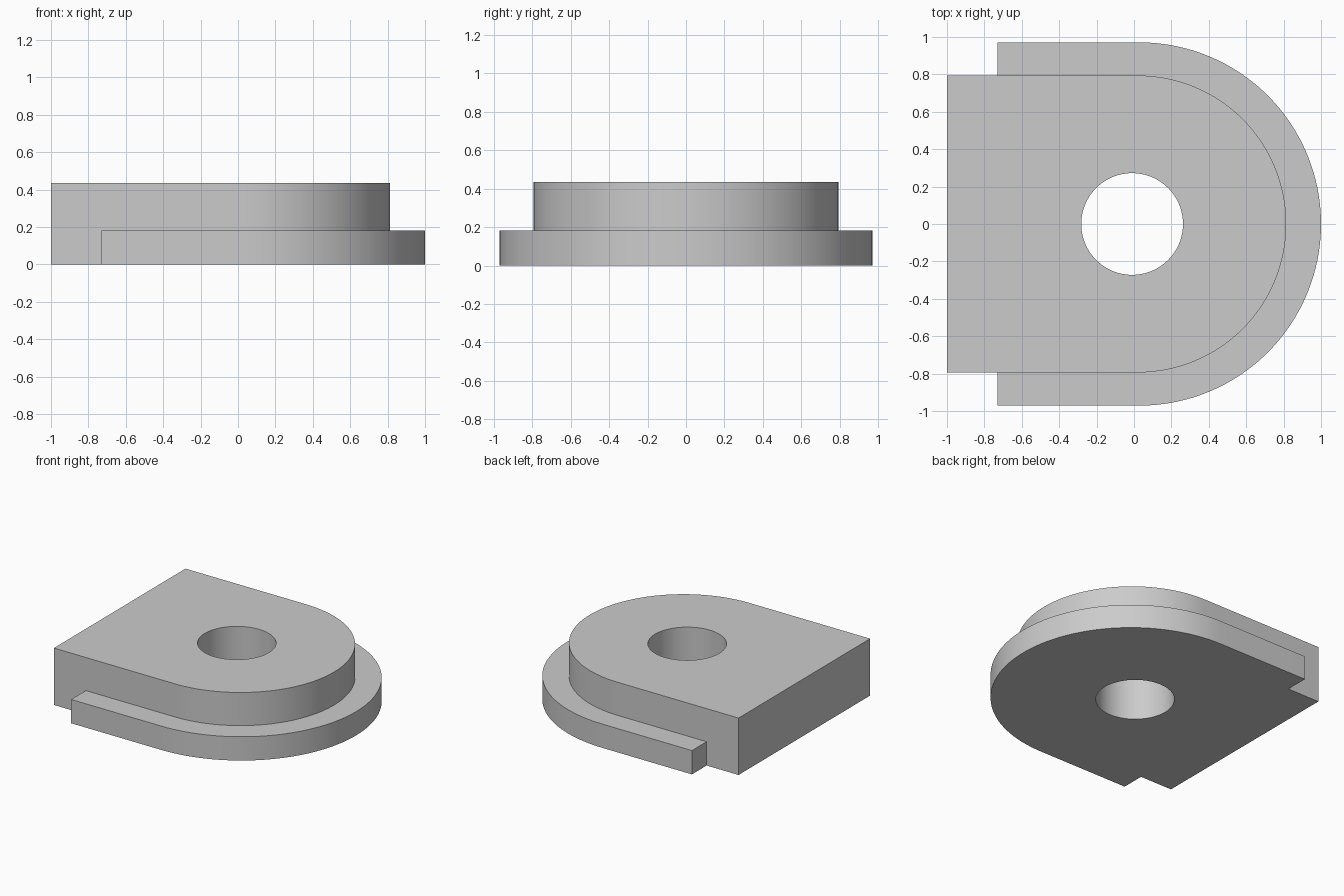
import bpy
import bmesh
from math import cos, sin, pi, radians

cube = bpy.data.objects.get("Cube")
if cube:
    bpy.data.objects.remove(cube, do_unlink=True)

HEIGHT, FLANGE_HEIGHT = 0.435, 0.182

grey = bpy.data.materials.new("plain grey")
grey.use_nodes = True
colour = (0.6, 0.6, 0.6, 1)
grey.diffuse_color = colour
grey.node_tree.nodes["Principled BSDF"].inputs["Base Color"].default_value = colour


def arc(cx, radius, start, end, steps):
    """Points on a circular arc centred on the x axis."""
    angles = [start + (end - start) * i / steps for i in range(steps + 1)]
    return [(cx + radius * cos(a), radius * sin(a)) for a in angles]


def prism(name, outline, z0, z1):
    """Upright solid with the given outline."""
    bm = bmesh.new()
    face = bm.faces.new([bm.verts.new((x, y, z0)) for x, y in outline])
    top = bmesh.ops.extrude_face_region(bm, geom=[face])["geom"]
    moved = [v for v in top if isinstance(v, bmesh.types.BMVert)]
    bmesh.ops.translate(bm, verts=moved, vec=(0, 0, z1 - z0))
    bmesh.ops.recalc_face_normals(bm, faces=bm.faces)
    mesh = bpy.data.meshes.new(name)
    bm.to_mesh(mesh)
    bm.free()
    mesh.materials.append(grey)
    obj = bpy.data.objects.new(name, mesh)
    bpy.context.collection.objects.link(obj)
    return obj


def combine(target, tool, operation):
    mod = target.modifiers.new(operation.lower(), "BOOLEAN")
    mod.operation, mod.object, mod.solver = operation, tool, "EXACT"
    bpy.context.view_layer.objects.active = target
    bpy.ops.object.modifier_apply(modifier=mod.name)
    bpy.data.objects.remove(tool, do_unlink=True)


def stepped(back, cx, radius):
    """Square back, straight sides and a half-round end."""
    return [(back, -radius)] + arc(cx, radius, -pi / 2, pi / 2, 64) + [(back, radius)]


# Tall block joined to the low flange that wraps round it
body = prism("bored_block_with_flange", stepped(-1.0, 0.02, 0.794), 0, HEIGHT)
flange = prism("flange", stepped(-0.73, 0.029, 0.971), 0, FLANGE_HEIGHT)
combine(body, flange, "UNION")

# Through bore
bore = prism("bore", arc(-0.01, 0.272, 0, 2 * pi, 96)[:-1], -0.2, HEIGHT + 0.2)
combine(body, bore, "DIFFERENCE")

# Smooth curved walls with crisp rims
bpy.ops.object.select_all(action="DESELECT")
body.select_set(True)
bpy.context.view_layer.objects.active = body
bpy.ops.object.shade_smooth_by_angle(angle=radians(30))
